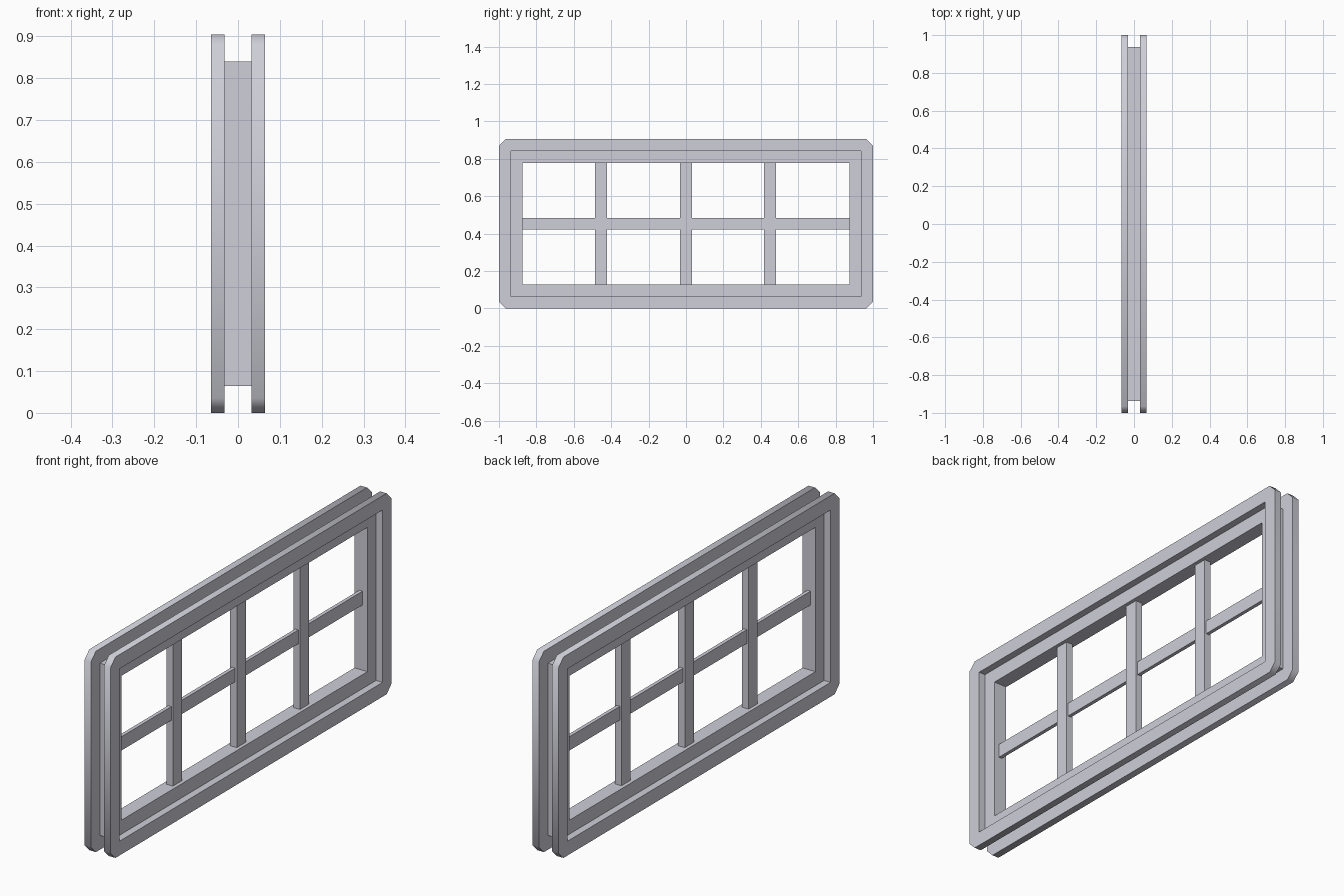
import bpy, bmesh, math

if "Cube" in bpy.data.objects:
    bpy.data.objects.remove(bpy.data.objects["Cube"])

mat = bpy.data.materials.new("pale grey")
mat.diffuse_color = (0.62, 0.62, 0.69, 1)
mat.use_nodes = True
mat.node_tree.nodes["Principled BSDF"].inputs["Base Color"].default_value = mat.diffuse_color

MID = 0.4525  # height of the window centre


def outline(hy, hz, c):
    """Rectangle in y/z, each corner cut by c (two points per corner)."""
    return [(hy, -hz + c), (hy, hz - c), (hy - c, hz), (-hy + c, hz),
            (-hy, hz - c), (-hy, -hz + c), (-hy + c, -hz), (hy - c, -hz)]


def finish(bm, name):
    bmesh.ops.remove_doubles(bm, verts=bm.verts, dist=1e-5)
    bmesh.ops.recalc_face_normals(bm, faces=bm.faces)
    me = bpy.data.meshes.new(name)
    bm.to_mesh(me)
    bm.free()
    me.materials.append(mat)
    ob = bpy.data.objects.new(name, me)
    bpy.context.collection.objects.link(ob)
    return ob


def frame(name, x0, x1, outer, inner, cut=0):
    """Rectangular ring between x0 and x1, outer corners cut."""
    bm = bmesh.new()
    loops = []
    for x, (size, c) in ((x0, (outer, cut)), (x1, (outer, cut)),
                         (x1, (inner, 0)), (x0, (inner, 0))):
        loops.append([bm.verts.new((x, y, z + MID)) for y, z in outline(*size, c)])
    for a, b in zip(loops, loops[1:] + loops[:1]):
        for i in range(8):
            j = (i + 1) % 8
            bm.faces.new((a[i], a[j], b[j], b[i]))
    return finish(bm, name)


def bar(name, size, loc):
    bm = bmesh.new()
    bmesh.ops.create_cube(bm, size=1)
    bmesh.ops.scale(bm, vec=size, verts=bm.verts)
    bmesh.ops.translate(bm, vec=loc, verts=bm.verts)
    return finish(bm, name)


# Trim rings on both faces of the wall, with cut corners
for side, name in ((-1, "trim_back"), (1, "trim_front")):
    ring = frame(name, side * 0.0325, side * 0.065, (1.0, MID), (0.9365, 0.388), 0.035)
    bpy.ops.object.select_all(action='DESELECT')
    ring.select_set(True)
    bpy.context.view_layer.objects.active = ring
    bpy.ops.object.shade_smooth_by_angle(angle=math.radians(50))

# Inner frame between the trims
frame("inner_frame", -0.0325, 0.0325, (0.9365, 0.388), (0.875, 0.325))

# Glazing bars
for i, y in enumerate((-0.454, 0, 0.45)):
    bar(f"vertical_bar_{i + 1}", (0.0325, 0.064, 0.65), (0, y, MID))
bar("horizontal_bar", (0.0165, 1.75, 0.062), (0, 0, MID))
